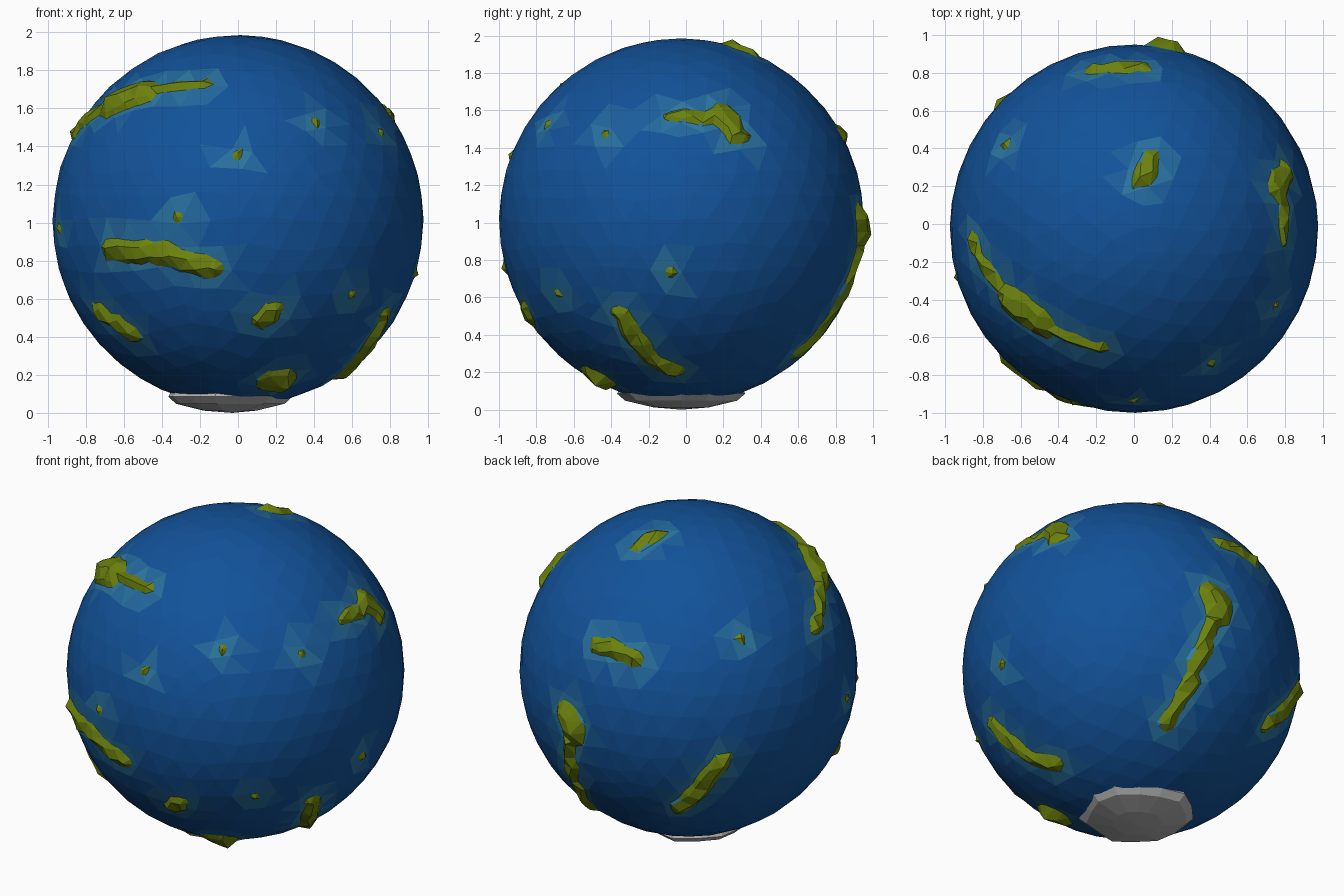
import bpy, bmesh, math, random
from mathutils import Vector

if "Cube" in bpy.data.objects:
    bpy.data.objects.remove(bpy.data.objects["Cube"])

random.seed(4)
C = Vector((0, -0.025, 1.01))
R = 0.975


def material(name, rgb):
    m = bpy.data.materials.new(name)
    m.diffuse_color = (*rgb, 1)
    m.use_nodes = True
    m.node_tree.nodes["Principled BSDF"].inputs["Base Color"].default_value = m.diffuse_color
    return m


DEEP, SHALLOW = Vector((0.006, 0.085, 0.32)), Vector((0.03, 0.21, 0.36))
WATER = [material(f"water_{i}", DEEP.lerp(SHALLOW, i / 5)) for i in range(6)]
LAND = material("land", (0.15, 0.22, 0.004))
ICE = material("ice", (0.45, 0.45, 0.45))


# Directions from the centre: two coordinates, the third lies on the globe
def third(a, b):
    return math.sqrt(max(0, R * R - a * a - b * b))


def front(x, z):
    return Vector((x, -third(x, z - C.z), z - C.z)).normalized()


def back(x, z):
    return Vector((x, third(x, z - C.z), z - C.z)).normalized()


def right(y, z):
    return Vector((third(y - C.y, z - C.z), y - C.y, z - C.z)).normalized()


def top(x, y):
    return Vector((x, y - C.y, third(x, y - C.y))).normalized()


# Mountain ranges: start, end, half width
RANGES = [
    (top(-.86, -.08), top(-.7, -.35), .05),
    (top(-.66, -.4), top(-.5, -.52), .1),
    (top(-.45, -.55), top(-.18, -.66), .05),
    (front(-.68, .87), front(-.35, .83), .065),
    (front(-.35, .83), front(-.12, .76), .06),
    (front(-.74, .54), front(-.56, .43), .065),
    (front(.1, .49), front(.2, .55), .06),
    (front(.2, .17), front(.22, .17), .1),
    (right(-.35, .5), right(-.22, .3), .065),
    (right(-.2, .27), right(-.05, .2), .06),
    (right(-.1, 1.57), right(.15, 1.56), .045),
    (right(.18, 1.6), right(.28, 1.47), .07),
    (top(.03, .24), top(.1, .35), .06),
    (top(-.21, .82), top(.04, .83), .06),
    (back(.12, .94), back(.2, 1.04), .09),
    (back(.18, .85), back(.24, .3), .055),
    (back(-.44, .51), back(-.7, .84), .065),
]
# Islets: single low peaks
ISLETS = [front(.41, 1.53), front(0, 1.36), front(-.32, 1.03), front(.6, .62),
          front(-.94, .97), right(-.43, 1.48), right(-.07, .73), top(-.68, .42)]

# Each range is a row of peaks that wanders slightly off its ridge line
PEAKS = [(d, 0.042, 0.02) for d in ISLETS]
for a, b, width in RANGES:
    steps = max(2, math.ceil((a - b).length / 0.04))
    for i in range(steps + 1):
        off = Vector([random.uniform(-0.012, 0.012) for _ in range(3)])
        PEAKS.append(((a.lerp(b, i / steps) + off).normalized(), width, width * 0.55))


def terrain(d):
    return max(h * (1 - ((d - p).length / w) ** 2) for p, w, h in PEAKS)


def globe(level, jitter):
    bm = bmesh.new()
    bmesh.ops.create_icosphere(bm, subdivisions=level, radius=1)
    for v in bm.verts:
        v.co += Vector([random.uniform(-jitter, jitter) for _ in range(3)])
        v.co.normalize()
    return bm


def finish(bm, name, mats):
    me = bpy.data.meshes.new(name)
    bm.to_mesh(me)
    bm.free()
    for m in mats:
        me.materials.append(m)
    ob = bpy.data.objects.new(name, me)
    ob.location = C
    bpy.context.collection.objects.link(ob)


# Ocean: faceted globe, tinted lighter near the coasts
bm = globe(4, 0.02)
for f in bm.faces:
    d = f.calc_center_median().normalized()
    near = min((d - p).length - w * 0.6 for p, w, h in PEAKS)
    f.material_index = max(0, min(4, round(4 * (1 - near / 0.13))))
for v in bm.verts:
    v.co *= R
finish(bm, "ocean", WATER)

# Land: finer globe raised along the ranges, keeping only what rises above water
bm = globe(5, 0.012)
for d in ISLETS + [r[0] for r in RANGES] + [r[1] for r in RANGES]:
    min(bm.verts, key=lambda v: (v.co - d).length).co = d
lift = {}
for v in bm.verts:
    h = max(terrain(v.co), -0.03)
    lift[v] = h * random.uniform(0.75, 1.2) if h > 0 else h
for f in bm.faces:
    f.material_index = 1 if max(lift[v] for v in f.verts) < 0.012 else 0
for v in bm.verts:
    v.co *= R - 0.002 + lift[v]
low = [f for f in bm.faces if max(lift[v] for v in f.verts) <= 0]
bmesh.ops.delete(bm, geom=low, context='FACES')
finish(bm, "land", [LAND, WATER[5]])

# Polar ice: thin uneven dome under the globe
bm = bmesh.new()
N = 14
wobble = [random.uniform(0.93, 1.05) for _ in range(N)]
rings = []
for r, z in [(.31, .115), (.325, .085), (.285, .048), (.14, .012)]:
    rings.append([bm.verts.new((-.045 + r * wobble[i] * math.cos(math.tau * i / N),
                                r * 1.04 * wobble[i] * math.sin(math.tau * i / N),
                                z - C.z)) for i in range(N)])
tip = bm.verts.new((-.03, 0, -C.z))
for a, b in zip(rings, rings[1:]):
    for i in range(N):
        j = (i + 1) % N
        bm.faces.new((a[i], a[j], b[j], b[i]))
for i in range(N):
    bm.faces.new((rings[-1][i], rings[-1][(i + 1) % N], tip))
bm.normal_update()
if sum(f.normal.z for f in bm.faces) > 0:
    bmesh.ops.reverse_faces(bm, faces=bm.faces)
finish(bm, "polar_ice", [ICE])
